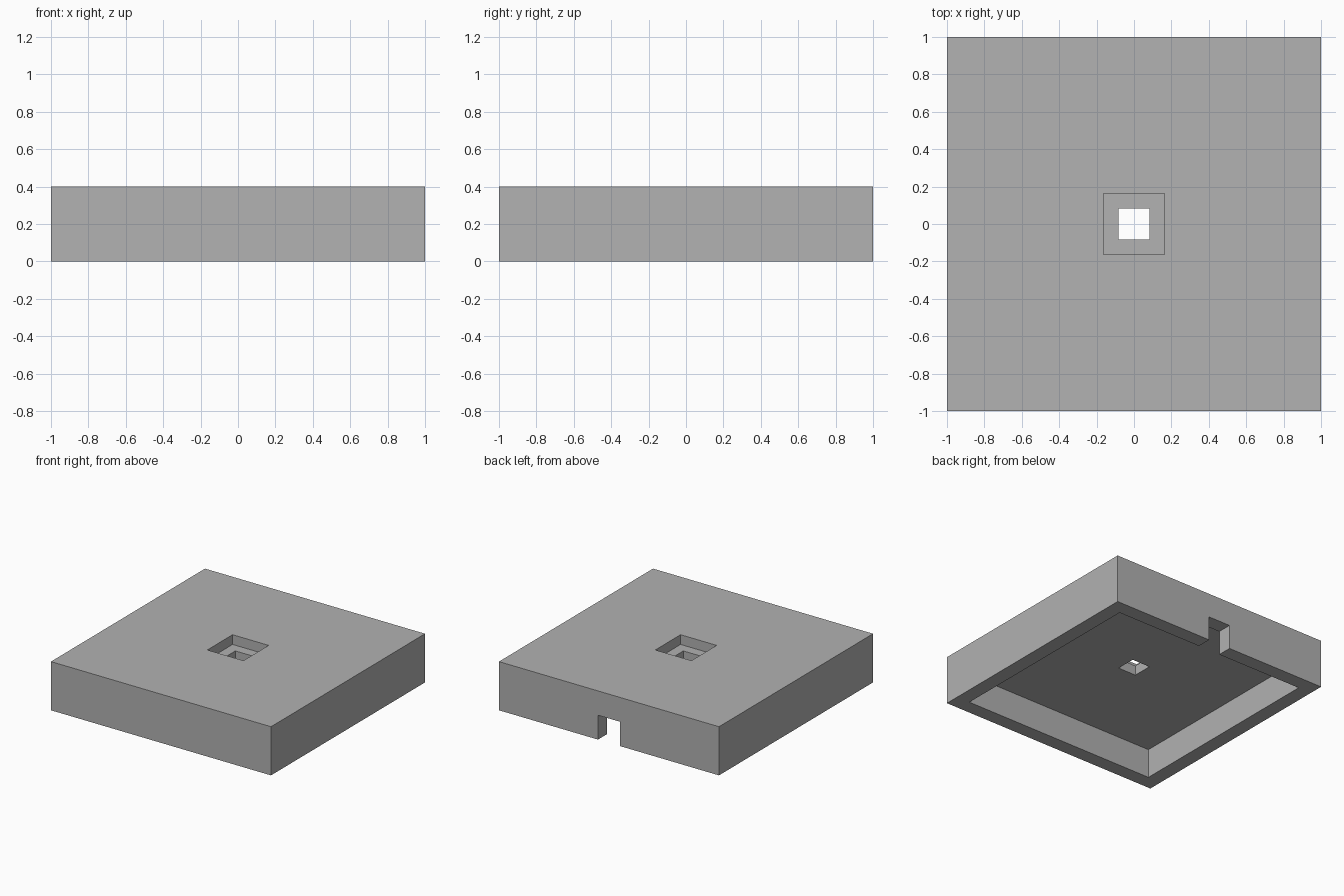
import bpy

# Remove the default object
default = bpy.data.objects.get("Cube")
if default:
    bpy.data.objects.remove(default, do_unlink=True)

grey = bpy.data.materials.new("plain grey")
grey.use_nodes = True
colour = (0.445, 0.445, 0.445, 1)
grey.diffuse_color = colour
grey.node_tree.nodes["Principled BSDF"].inputs["Base Color"].default_value = colour

HEIGHT, CEILING, LEDGE = 0.4, 0.24, 0.32
INNER, RECESS, HOLE = 0.88, 0.164, 0.082
SLOT, SLOT_TOP = 0.1, 0.2
OVER = 0.1  # how far cutters reach past the surface


def box(name, x, y, z):
    """Box spanning the given (low, high) range on each axis."""
    bpy.ops.mesh.primitive_cube_add(size=1)
    ob = bpy.context.object
    ob.name = ob.data.name = name
    ob.location = [(a + b) / 2 for a, b in (x, y, z)]
    ob.scale = [b - a for a, b in (x, y, z)]
    bpy.ops.object.transform_apply(location=True, rotation=False, scale=True)
    ob.data.materials.append(grey)
    return ob


def square(name, half, z):
    return box(name, (-half, half), (-half, half), z)


# Square lid with a flat top
lid = square("lid", 1, (0, HEIGHT))

cutters = [
    # Hollow underside
    square("underside_cutter", INNER, (-OVER, CEILING)),
    # Shallow square recess, with a smaller hole through its floor
    square("recess_cutter", RECESS, (LEDGE, HEIGHT + OVER)),
    square("hole_cutter", HOLE, (CEILING - OVER, HEIGHT + OVER)),
    # Slot through the back wall
    box("slot_cutter", (-SLOT, SLOT), (INNER - OVER, 1 + OVER), (-OVER, SLOT_TOP)),
]

# Cut the lid, then discard the cutters
bpy.context.view_layer.objects.active = lid
for cutter in cutters:
    cutter.hide_render = True
    cut = lid.modifiers.new(cutter.name, "BOOLEAN")
    cut.operation, cut.solver, cut.object = "DIFFERENCE", "EXACT", cutter
    bpy.ops.object.modifier_apply(modifier=cut.name)
    bpy.data.objects.remove(cutter, do_unlink=True)
